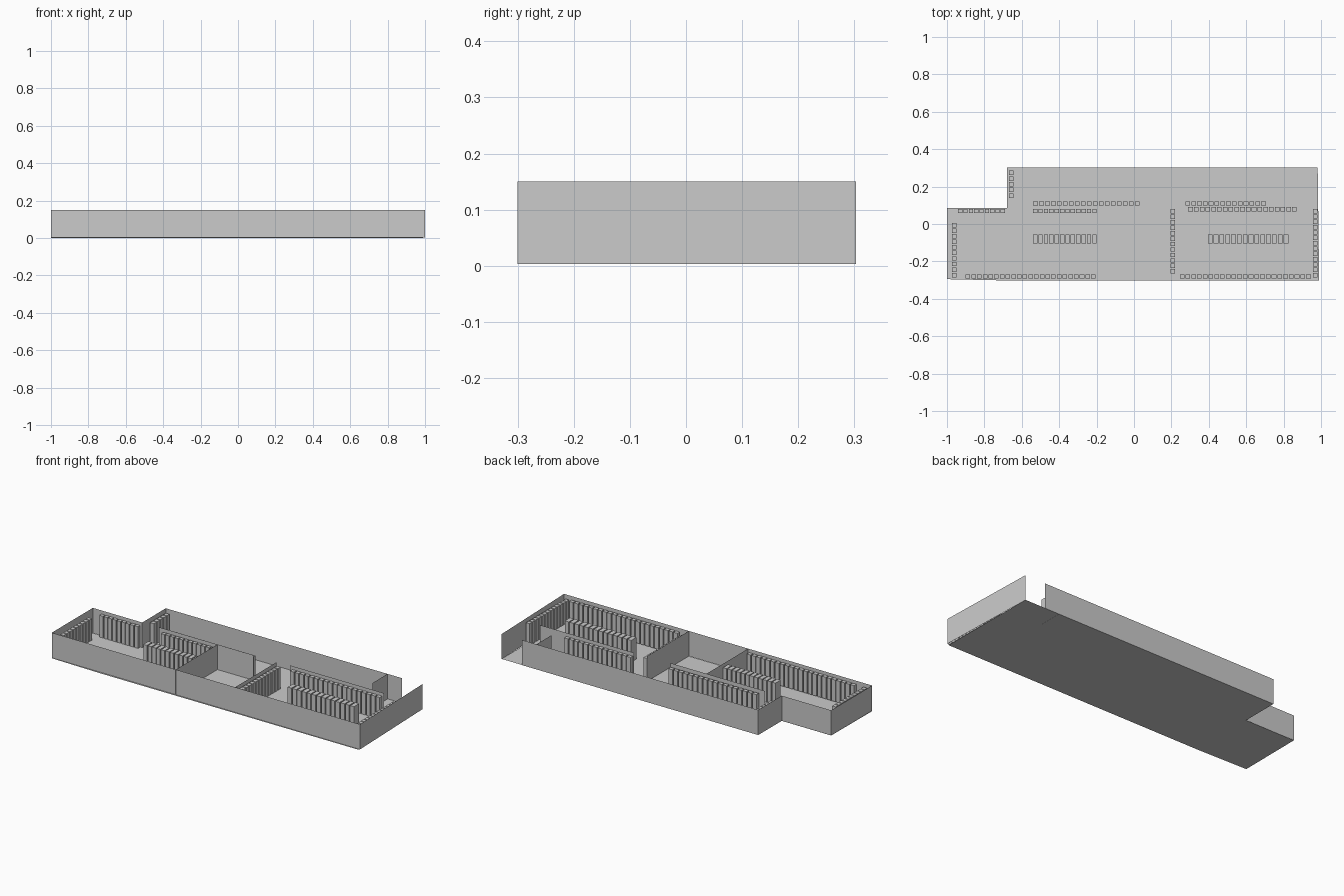
import bpy, bmesh

if "Cube" in bpy.data.objects:
    bpy.data.objects.remove(bpy.data.objects["Cube"])

WALL_BASE, WALL_TOP = 0.003, 0.15
LOCKER_BASE, LOCKER_TOP = 0.005, 0.132


def make_object(name, bm):
    mesh = bpy.data.meshes.new(name)
    bm.to_mesh(mesh)
    bm.free()
    obj = bpy.data.objects.new(name, mesh)
    bpy.context.collection.objects.link(obj)
    return obj


def wall(name, points):
    """Thin upright sheet following a plan polyline."""
    bm = bmesh.new()
    low = [bm.verts.new((x, y, WALL_BASE)) for x, y in points]
    high = [bm.verts.new((x, y, WALL_TOP)) for x, y in points]
    for i in range(len(points) - 1):
        bm.faces.new((low[i], low[i + 1], high[i + 1], high[i]))
    return make_object(name, bm)


def locker_row(name, x0, x1, y0, y1, count):
    """Evenly spaced upright boxes filling a plan rectangle along its long side."""
    bm = bmesh.new()
    along_x = (x1 - x0) > (y1 - y0)
    length = (x1 - x0) if along_x else (y1 - y0)
    pitch = length / (count - 0.2)
    width = pitch * 0.8
    for i in range(count):
        a = i * pitch
        if along_x:
            bx0, bx1, by0, by1 = x0 + a, x0 + a + width, y0, y1
        else:
            bx0, bx1, by0, by1 = x0, x1, y0 + a, y0 + a + width
        verts = bmesh.ops.create_cube(bm, size=1)["verts"]
        bmesh.ops.scale(bm, verts=verts,
                        vec=(bx1 - bx0, by1 - by0, LOCKER_TOP - LOCKER_BASE))
        bmesh.ops.translate(bm, verts=verts,
                            vec=((bx0 + bx1) / 2, (by0 + by1) / 2,
                                 (LOCKER_TOP + LOCKER_BASE) / 2))
    return make_object(name, bm)


# Floor sheet, very slightly lower at the front
bm = bmesh.new()
outline = [(-1, -0.295), (-0.68, -0.302), (0.99, -0.302), (0.982, 0.303),
           (-0.68, 0.303), (-0.68, 0.085), (-1, 0.085)]
bm.faces.new([bm.verts.new((x, y, 0.004 * (y + 0.302) / 0.605)) for x, y in outline])
make_object("floor", bm)

# Outer walls, open at the doorway in the back right corner
wall("outer_wall", [(0.982, 0.303), (1, -0.3), (-1, -0.295), (-1, 0.085),
                    (-0.68, 0.085), (-0.68, 0.303), (0.85, 0.303)])

# Inner partitions
wall("left_cross_partition", [(-0.195, -0.298), (-0.195, 0.088)])
wall("left_long_partition", [(-0.575, 0.088), (0.04, 0.088)])
wall("right_cross_partition", [(0.19, -0.298), (0.19, 0.085)])
wall("right_long_partition", [(0.27, 0.094), (0.88, 0.094)])
wall("entry_partition", [(0.757, 0.165), (0.757, 0.303)])

# Rows of lockers: name, x range, y range, count
rows = [
    ("notch_lockers", -0.94, -0.69, 0.06, 0.08, 9),
    ("notch_side_lockers", -0.667, -0.643, 0.14, 0.285, 5),
    ("left_wall_lockers", -0.973, -0.95, -0.285, 0.005, 10),
    ("front_left_lockers", -0.9, -0.205, -0.292, -0.27, 23),
    ("front_right_lockers", 0.245, 0.945, -0.292, -0.27, 23),
    ("middle_left_lockers", -0.54, -0.2, -0.105, -0.057, 12),
    ("middle_right_lockers", 0.395, 0.825, -0.105, -0.057, 14),
    ("left_partition_back_lockers", -0.54, 0.03, 0.098, 0.12, 18),
    ("left_partition_front_lockers", -0.54, -0.2, 0.06, 0.081, 12),
    ("right_partition_back_lockers", 0.275, 0.705, 0.099, 0.12, 14),
    ("right_partition_front_lockers", 0.29, 0.87, 0.068, 0.09, 19),
    ("right_cross_lockers", 0.196, 0.22, -0.265, 0.08, 12),
    ("right_wall_lockers", 0.957, 0.98, -0.285, 0.08, 13),
]
for row in rows:
    locker_row(*row)
